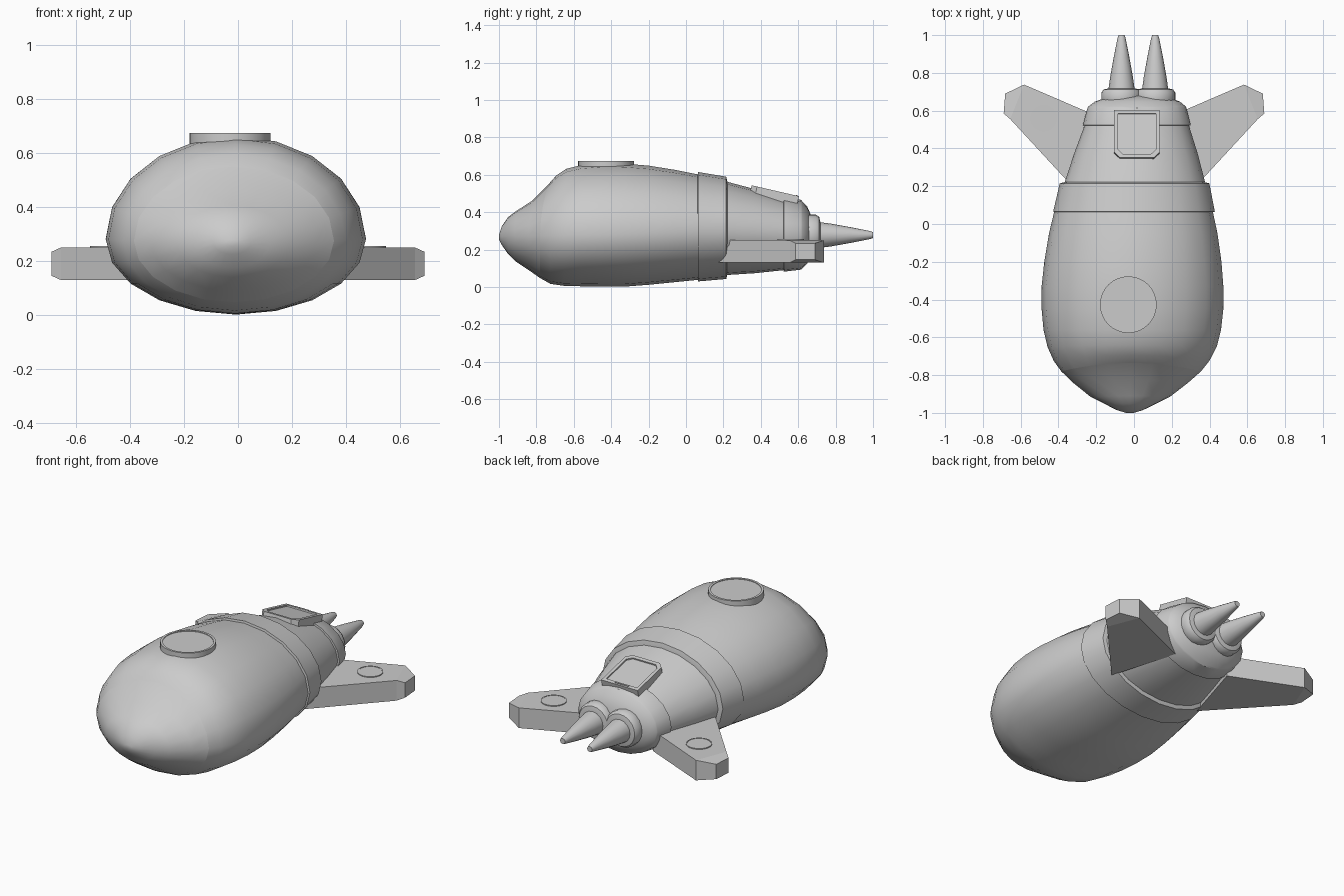
import bpy, bmesh
from math import sin, cos, pi, radians, atan2
from mathutils import Matrix

if "Cube" in bpy.data.objects:
    bpy.data.objects.remove(bpy.data.objects["Cube"])

SIDES = 20


def finish(name, bm, angle=35):
    bmesh.ops.recalc_face_normals(bm, faces=bm.faces)
    me = bpy.data.meshes.new(name)
    bm.to_mesh(me)
    bm.free()
    ob = bpy.data.objects.new(name, me)
    bpy.context.collection.objects.link(ob)
    if angle:
        bpy.ops.object.select_all(action='DESELECT')
        ob.select_set(True)
        bpy.context.view_layer.objects.active = ob
        bpy.ops.object.shade_smooth_by_angle(angle=radians(angle))
    return ob


def skin(bm, loops):
    """Bridge vertex loops and cap both ends."""
    n = len(loops[0])
    for a, b in zip(loops, loops[1:]):
        for i in range(n):
            j = (i + 1) % n
            bm.faces.new((a[i], a[j], b[j], b[i]))
    bm.faces.new(loops[0])
    bm.faces.new(loops[-1])


def loft(name, rings, sides=SIDES, angle=35):
    """Rings: y, half width, top z, bottom z, mid z, centre x, backward lean of the top."""
    bm = bmesh.new()
    loops = []
    for y, hw, top, bot, mid, cx, lean in rings:
        loop = []
        for k in range(sides):
            c, s = cos(2 * pi * k / sides), sin(2 * pi * k / sides)
            h = top - mid if s > 0 else mid - bot
            loop.append(bm.verts.new((cx + hw * c, y + lean * max(s, 0) ** 2, mid + h * s)))
        loops.append(loop)
    skin(bm, loops)
    return finish(name, bm, angle)


def round_part(name, cx, cz, profile, sides):
    """Turned part along y from (y, radius) pairs."""
    return loft(name, [(y, r, cz + r, cz - r, cz, cx, 0) for y, r in profile], sides)


def disc(name, x, y, r, z0, z1, rim):
    """Flat round lid with a shallow sunken face."""
    bm = bmesh.new()
    loops = []
    for rad, z in ((r, z0), (r, z1), (r - rim, z1), (r - rim, z1 - rim * .3)):
        loops.append([bm.verts.new((x + rad * cos(k * pi / 16), y + rad * sin(k * pi / 16), z))
                      for k in range(32)])
    skin(bm, loops)
    return finish(name, bm)


# Nose cone, ending on the leaning seam
seam = (-.78, .37, .55, .048, .275, -.015, .045)
loft("nose", [
    (-1.0, .02, .28, .255, .268, -.022, 0),
    (-.985, .07, .325, .225, .27, -.022, 0),
    (-.95, .14, .375, .175, .27, -.02, 0),
    (-.915, .21, .405, .14, .27, -.02, .005),
    (-.84, .305, .46, .09, .27, -.018, .015),
    seam])

# Main hull
loft("hull", [
    seam,
    (-.725, .412, .595, .017, .275, -.013, .03),
    (-.65, .448, .632, .006, .277, -.01, .01),
    (-.56, .47, .652, .004, .28, -.009, 0),
    (-.45, .481, .661, .002, .28, -.008, 0),
    (-.33, .481, .66, .002, .283, -.008, 0),
    (-.2, .469, .649, .012, .287, -.006, 0),
    (-.05, .446, .625, .027, .293, -.004, 0),
    (.1, .412, .595, .042, .3, -.002, 0)])

# Collar around the middle
loft("collar", [
    (.06, .40, .59, .05, .305, 0, 0),
    (.065, .428, .615, .03, .305, 0, 0),
    (.215, .396, .59, .043, .305, .003, 0),
    (.222, .37, .56, .07, .305, .003, 0)])

# Tapered tail
loft("tail", [
    (.2, .378, .568, .063, .3, .004, 0),
    (.37, .328, .523, .074, .29, .01, 0),
    (.54, .27, .468, .092, .28, .015, 0)])

# Tail end band with rounded back
loft("tail_cap", [
    (.52, .26, .46, .1, .28, .015, 0),
    (.523, .286, .485, .082, .28, .015, 0),
    (.615, .262, .466, .093, .28, .016, 0),
    (.622, .258, .458, .1, .28, .016, 0),
    (.648, .225, .43, .125, .28, .018, 0),
    (.668, .17, .385, .16, .28, .02, 0),
    (.682, .09, .33, .22, .28, .02, 0)])

# Twin exhausts: rounded collar and long spike
for side, cx in (("left", -.066), ("right", .112)):
    round_part("nozzle_ring_" + side, cx, .28,
               [(.63, .1), (.655, .107), (.695, .107), (.712, .095), (.718, .07)], 20)
    round_part("nozzle_spike_" + side, cx, .278,
               [(.70, .071), (.78, .06), (.88, .042), (.985, .021), (1.0, .016)], 16)

# Swept wings with chamfered tips, each with a round lid
for side, s in (("left", -1), ("right", 1)):
    bm = bmesh.new()
    ribs = (((.30, .17), (.18, .565), .13, .252),
            ((.655, .555), (.582, .738), .13, .25),
            ((.69, .585), (.682, .69), .146, .234))
    loops = []
    for (xf, yf), (xr, yr), lo, hi in ribs:
        pts = ((xf, yf, lo), (xr, yr, lo), (xr, yr, hi), (xf, yf, hi))
        loops.append([bm.verts.new((s * x, y, z)) for x, y, z in pts])
    skin(bm, loops)
    finish("wing_" + side, bm, 0)
    disc("wing_lid_" + side, s * .478, .56, .07, .24, .256, .006)

# Round hatch on top of the hull
disc("top_hatch", -.03, -.427, .15, .60, .674, .013)

# Sloped rear panel: framed slab with cut front corners
bm = bmesh.new()
outline = ((-.12, .13), (-.12, -.1), (-.09, -.13), (.09, -.13), (.12, -.1), (.12, .13))
loops = [[bm.verts.new((x * f, y * f, z)) for x, y in outline]
         for f, z in ((1, -.06), (1, .012), (.84, .012), (.84, .004))]
skin(bm, loops)
slope = Matrix.Translation((.015, .475, .503)) @ Matrix.Rotation(-atan2(.06, .26), 4, 'X')
bm.transform(slope)
finish("rear_panel", bm, 0)

# Small handle bar on the panel
bm = bmesh.new()
bmesh.ops.create_cube(bm, size=1, matrix=slope @ Matrix.Translation((-.01, .117, .012))
                      @ Matrix.Diagonal((.09, .008, .008, 1)))
finish("panel_handle", bm, 0)
